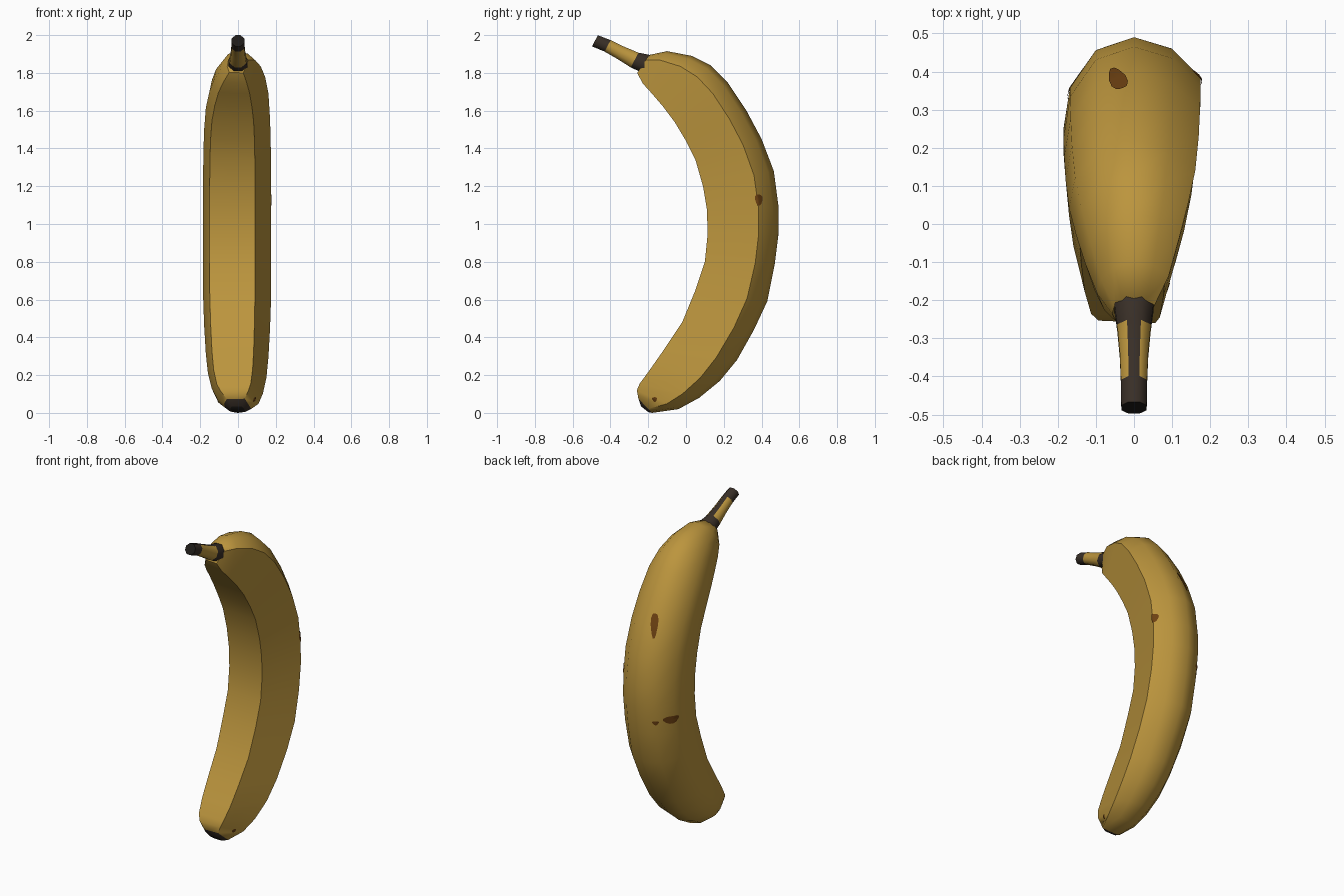
import bpy, bmesh, math
from mathutils import Vector
from mathutils.bvhtree import BVHTree

if "Cube" in bpy.data.objects:
    bpy.data.objects.remove(bpy.data.objects["Cube"])


def material(name, rgb):
    m = bpy.data.materials.new(name)
    m.diffuse_color = (*rgb, 1)
    m.use_nodes = True
    m.node_tree.nodes["Principled BSDF"].inputs["Base Color"].default_value = m.diffuse_color
    return m


YELLOW = material("ripe_yellow", (0.50, 0.30, 0.047))
DARK = material("dark_brown", (0.040, 0.028, 0.020))
BLACK = material("dried_black", (0.013, 0.011, 0.009))
SPOT = material("bruise_brown", (0.15, 0.052, 0.006))


def finish(bm, name, mats, angle=48):
    bmesh.ops.recalc_face_normals(bm, faces=bm.faces)
    me = bpy.data.meshes.new(name)
    bm.to_mesh(me)
    ob = bpy.data.objects.new(name, me)
    bpy.context.collection.objects.link(ob)
    for m in mats:
        me.materials.append(m)
    bpy.ops.object.select_all(action='DESELECT')
    ob.select_set(True)
    bpy.context.view_layer.objects.active = ob
    bpy.ops.object.shade_smooth_by_angle(angle=math.radians(angle))
    return ob


def loft(rings, colour):
    """Skin rings of points; colour(band, side) gives the material slot."""
    bm = bmesh.new()
    vs = [[bm.verts.new(p) for p in r] for r in rings]
    n = len(rings[0])
    for b in range(len(rings) - 1):
        for s in range(n):
            t = (s + 1) % n
            f = bm.faces.new((vs[b][s], vs[b][t], vs[b + 1][t], vs[b + 1][s]))
            f.material_index = colour(b, s)
    bm.faces.new(vs[0]).material_index = colour(-1, -1)
    bm.faces.new(vs[-1]).material_index = colour(len(rings), -1)
    return bm


# Fruit body: cross-section as (x, 0 = inner edge .. 1 = outer edge)
SECTION = [(0.09, 0), (0.175, 0.72), (0.10, 0.92), (0, 1), (-0.10, 0.91),
           (-0.168, 0.65), (-0.185, 0.36), (-0.15, 0.03)]
# Stations: inner edge (y, z), outer edge (y, z), width factor
STATIONS = [
    (-0.238, 0.035, -0.20, 0.004, 0.22), (-0.252, 0.075, -0.18, 0.0, 0.40),
    (-0.26, 0.12, -0.04, 0.02, 0.62), (-0.245, 0.155, 0.07, 0.08, 0.75),
    (-0.19, 0.23, 0.18, 0.17, 0.86), (-0.12, 0.33, 0.27, 0.28, 0.92),
    (-0.02, 0.48, 0.36, 0.44, 0.97), (0.05, 0.65, 0.43, 0.59, 1.0),
    (0.10, 0.80, 0.47, 0.79, 1.0), (0.115, 0.95, 0.49, 0.95, 1.0),
    (0.11, 1.08, 0.49, 1.09, 1.0), (0.09, 1.20, 0.465, 1.28, 1.0),
    (0.05, 1.34, 0.40, 1.45, 0.99), (0.0, 1.44, 0.32, 1.60, 0.97),
    (-0.06, 1.54, 0.22, 1.75, 0.92), (-0.12, 1.62, 0.13, 1.84, 0.82),
    (-0.18, 1.69, 0.03, 1.89, 0.69), (-0.23, 1.745, -0.10, 1.915, 0.52),
    (-0.258, 1.80, -0.195, 1.895, 0.31)]

rings = []
for iy, iz, oy, oz, w in STATIONS:
    a, b = Vector((0, iy, iz)), Vector((0, oy, oz))
    rings.append([a.lerp(b, t) + Vector((x * w, 0, 0)) for x, t in SECTION])
bm = loft(rings, lambda b, s: 1 if b == -1 else 2 if b == 0 else 0)
body = finish(bm, "fruit_body", [YELLOW, BLACK, DARK])

# Stem: octagonal tube with a dark collar, a dark streak on top and a dark end
STEM = [(-0.195, 1.835, 0.050), (-0.222, 1.852, 0.052), (-0.272, 1.868, 0.045),
        (-0.345, 1.906, 0.038), (-0.415, 1.943, 0.035), (-0.482, 1.970, 0.034)]
up = Vector((0, 0.47, 0.88))
rings = []
for y, z, r in STEM:
    c = Vector((0, y, z))
    rings.append([c + r * 1.06 * (up * math.cos(a) + Vector((math.sin(a), 0, 0)))
                  for a in [math.radians(22.5 + 45 * i) for i in range(8)]])


def stem_colour(band, side):
    if band > 4:
        return 2                      # cut end
    if band in (0, 1, 4) or band < 0 or side == 7:
        return 1                      # collar, tip and top streak
    return 0


finish(loft(rings, stem_colour), "stem", [YELLOW, DARK, BLACK])

# Bruises: thin patches laid on the skin
skin = bmesh.new()
skin.from_mesh(body.data)
tree = BVHTree.FromBMesh(skin)


def bruise(name, centre, normal, wide, tall, tilt=0):
    c, n = Vector(centre), Vector(normal).normalized()
    u = Vector((0, 0, 1)).cross(n).normalized()
    v = n.cross(u)
    bm = bmesh.new()

    def point(r, a):
        k = r * (1 + 0.12 * math.sin(3 * a))
        x, y = k * wide / 2 * math.cos(a), k * tall / 2 * math.sin(a)
        x += tilt * y
        loc, nor, _, _ = tree.find_nearest(c + u * x + v * y)
        return bm.verts.new(loc + (nor + n).normalized() * 0.004)

    N = 14
    hub = point(0, 0)
    mid, rim = [[point(r, math.tau * i / N) for i in range(N)] for r in (0.5, 1)]
    for i in range(N):
        j = (i + 1) % N
        bm.faces.new((hub, mid[i], mid[j]))
        bm.faces.new((mid[i], rim[i], rim[j], mid[j]))
    finish(bm, name, [SPOT])


bruise("bruise_upper_back", (-0.045, 0.385, 1.46), (-0.2, 0.85, 0.5), 0.045, 0.15, -0.1)
bruise("bruise_left", (-0.16, 0.37, 0.88), (-0.8, 0.6, 0), 0.11, 0.05)
bruise("bruise_left_small", (-0.10, 0.45, 0.87), (-0.5, 0.85, 0), 0.045, 0.025)
bruise("bruise_right", (0.173, 0.385, 1.13), (0.85, 0.5, 0), 0.06, 0.06)
bruise("bruise_tip", (0.08, -0.165, 0.072), (1, 0, -0.1), 0.03, 0.025)
skin.free()
